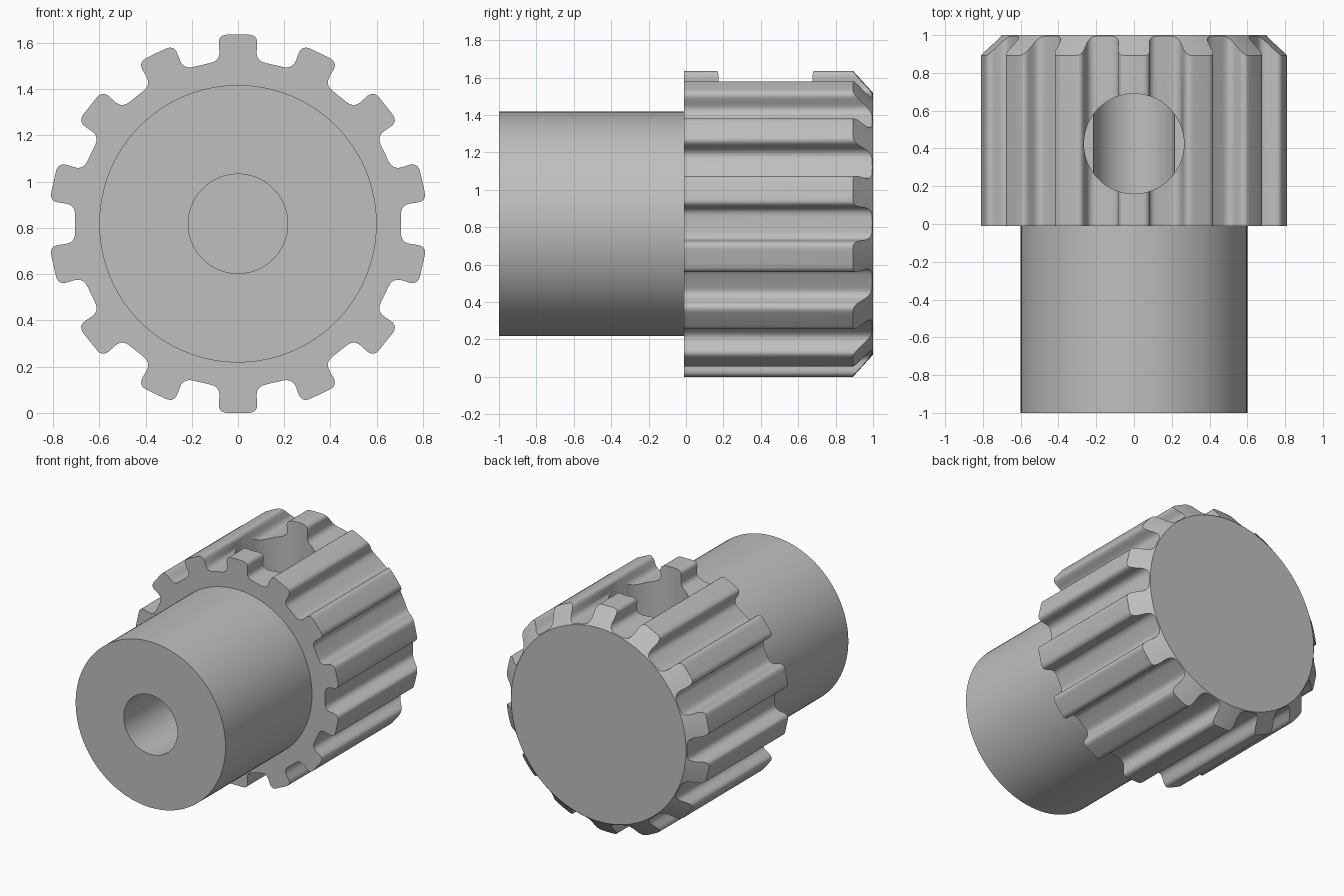
import bpy, bmesh, math
from mathutils import Matrix, Vector

cube = bpy.data.objects.get("Cube")
if cube:
    bpy.data.objects.remove(cube, do_unlink=True)

TEETH = 14
TIP = 0.818          # tip radius, also the height of the axis
ROOT = 0.705
FRONT, BACK = -0.01, 1.0

steel = bpy.data.materials.new("grey_steel")
steel.use_nodes = True
steel.diffuse_color = (0.52, 0.52, 0.52, 1)
steel.node_tree.nodes["Principled BSDF"].inputs["Base Color"].default_value = (0.52, 0.52, 0.52, 1)


def add_object(name, bm):
    bmesh.ops.recalc_face_normals(bm, faces=bm.faces)
    mesh = bpy.data.meshes.new(name)
    bm.to_mesh(mesh)
    bm.free()
    mesh.materials.append(steel)
    obj = bpy.data.objects.new(name, mesh)
    bpy.context.collection.objects.link(obj)
    return obj


def round_bar(name, r1, r2, y1, y2, segments=96):
    """Cylinder or cone on the shaft axis, from y1 to y2."""
    bm = bmesh.new()
    place = Matrix.Translation((0, (y1 + y2) / 2, TIP)) @ Matrix.Rotation(-math.pi / 2, 4, "X")
    bmesh.ops.create_cone(bm, cap_ends=True, segments=segments, radius1=r1,
                          radius2=r2, depth=y2 - y1, matrix=place)
    return add_object(name, bm)


def combine(target, other, operation):
    """Apply a boolean and remove the helper."""
    other.hide_render = True
    mod = target.modifiers.new(operation, "BOOLEAN")
    mod.operation, mod.object, mod.solver = operation, other, "EXACT"
    bpy.ops.object.select_all(action="DESELECT")
    bpy.context.view_layer.objects.active = target
    target.select_set(True)
    bpy.ops.object.modifier_apply(modifier=mod.name)
    bpy.data.objects.remove(other, do_unlink=True)


def rounded(points, reach, steps=6):
    """Round every corner of a closed outline."""
    result = []
    for i, p in enumerate(points):
        a = p + (points[i - 1] - p).normalized() * reach
        b = p + (points[(i + 1) % len(points)] - p).normalized() * reach
        for k in range(steps + 1):
            t = k / steps
            result.append(a * (1 - t) ** 2 + p * 2 * t * (1 - t) + b * t ** 2)
    return result


# Toothed outline: four corners for each tooth, then rounded
tooth = [(-0.077, ROOT), (-0.087, TIP), (0.087, TIP), (0.077, ROOT)]
outline = []
for n in range(TEETH):
    turn = Matrix.Rotation(-n * 2 * math.pi / TEETH, 2)
    outline += [turn @ Vector(p) for p in tooth]

# Gear wheel, extruded past the back and trimmed by a cone to chamfer the teeth
bm = bmesh.new()
face = bm.faces.new([bm.verts.new((p.x, FRONT, p.y + TIP)) for p in rounded(outline, 0.043)])
extruded = bmesh.ops.extrude_face_region(bm, geom=[face])["geom"]
bmesh.ops.translate(bm, vec=(0, BACK - FRONT + 0.1, 0),
                    verts=[g for g in extruded if isinstance(g, bmesh.types.BMVert)])
pinion = add_object("pinion_gear", bm)
slope = 1.1
combine(pinion, round_bar("chamfer_cone", 0.70 + 1.5 * slope, 0.70, BACK - 1.5, BACK, 128), "INTERSECT")

# Hub, running slightly into the gear
combine(pinion, round_bar("hub", 0.60, 0.60, -1.0, 0.1), "UNION")

# Blind shaft bore from the front
combine(pinion, round_bar("shaft_bore", 0.215, 0.215, -1.2, 0.8, 64), "DIFFERENCE")

# Cross hole from the top down to the shaft axis
bm = bmesh.new()
bmesh.ops.create_cone(bm, cap_ends=True, segments=64, radius1=0.265, radius2=0.265,
                      depth=1.0, matrix=Matrix.Translation((0, 0.425, TIP + 0.5)))
combine(pinion, add_object("cross_hole", bm), "DIFFERENCE")

bpy.ops.object.select_all(action="DESELECT")
bpy.context.view_layer.objects.active = pinion
pinion.select_set(True)
bpy.ops.object.shade_smooth_by_angle(angle=math.radians(30))
